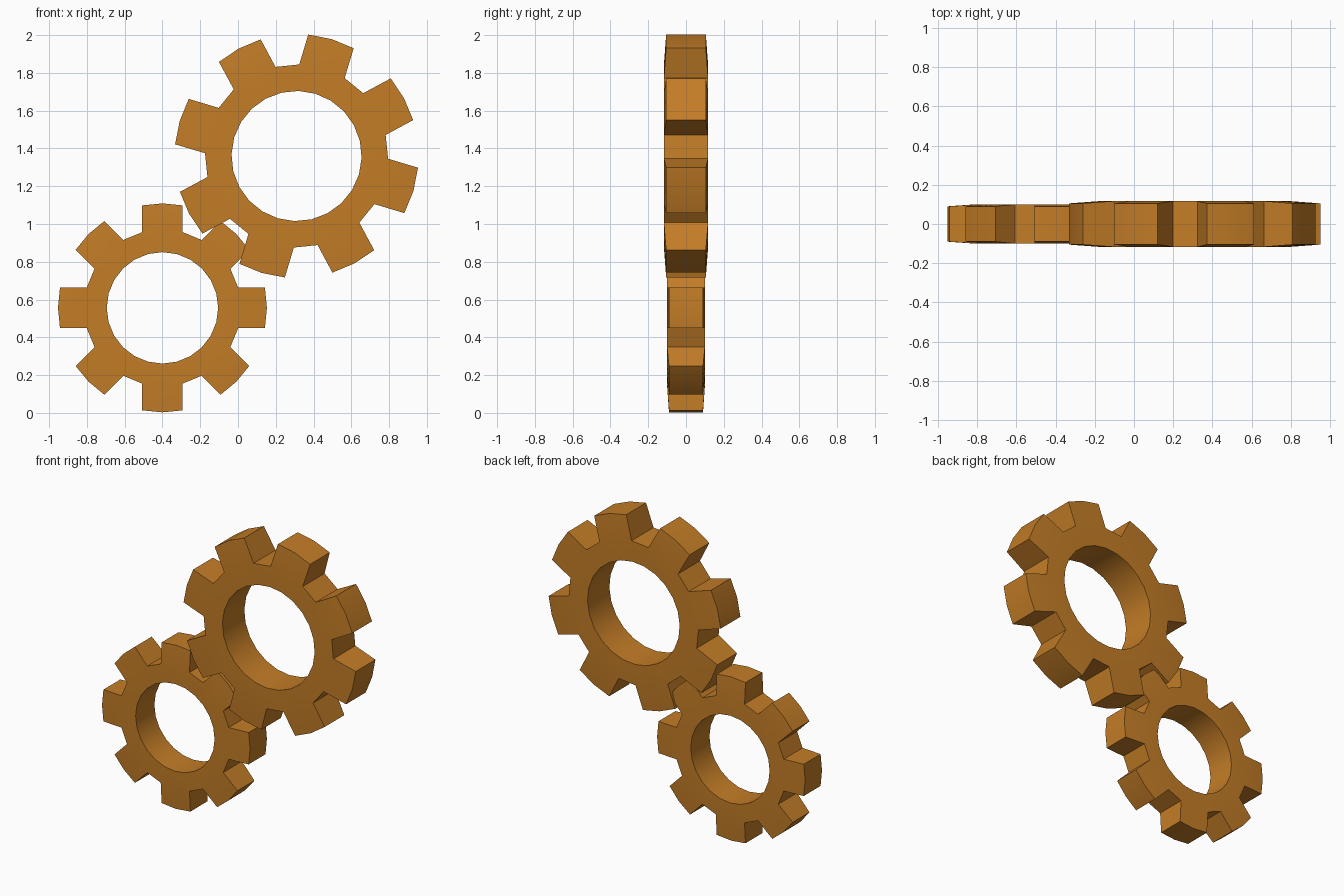
import bpy, bmesh
from math import sin, cos, radians

cube = bpy.data.objects.get("Cube")
if cube:
    bpy.data.objects.remove(cube, do_unlink=True)

# Single bronze material
bronze = bpy.data.materials.new("bronze")
bronze.use_nodes = True
colour = (0.55, 0.205, 0.02, 1)
bronze.diffuse_color = colour
bronze.node_tree.nodes["Principled BSDF"].inputs["Base Color"].default_value = colour

TEETH = 8
SIDES = TEETH * 3          # two sides carry a tooth, one is the gap
STEP = 360 / SIDES
HOLE, ROOT, TIP = 0.295, 0.415, 0.553
HALF_WIDTH = 0.10
TIP_ANGLE = 11.2           # half the angle covered by a tooth tip
TIP_TAPER = 0.9


def polar(radius, degrees, y):
    a = radians(degrees)
    return (radius * cos(a), y, radius * sin(a))


def make_gear(name, centre, turn, scale):
    bm = bmesh.new()

    # Ring body: four loops, hole and root on the front and back
    def loop(radius, y):
        return [bm.verts.new(polar(radius, turn + i * STEP, y)) for i in range(SIDES)]

    loops = [loop(HOLE, -HALF_WIDTH), loop(ROOT, -HALF_WIDTH),
             loop(ROOT, HALF_WIDTH), loop(HOLE, HALF_WIDTH)]
    rim = []
    for k in range(4):
        a, b = loops[k], loops[(k + 1) % 4]
        for i in range(SIDES):
            j = (i + 1) % SIDES
            face = bm.faces.new((a[i], a[j], b[j], b[i]))
            if k == 1:
                rim.append(face)

    # Teeth: extrude two rim faces either side of each tooth's centre line
    for t in range(TEETH):
        mid = t * 3
        pair = [rim[mid - 1], rim[mid]]
        result = bmesh.ops.extrude_face_region(bm, geom=pair)
        centre_angle = turn + mid * STEP
        for v in result["geom"]:
            if isinstance(v, bmesh.types.BMVert):
                a = radians(centre_angle)
                side = v.co.z * cos(a) - v.co.x * sin(a)
                sign = 0 if abs(side) < 0.01 else (1 if side > 0 else -1)
                v.co = polar(TIP, centre_angle + sign * TIP_ANGLE, v.co.y * TIP_TAPER)
        old = [f for f in pair if f.is_valid]
        if old:
            bmesh.ops.delete(bm, geom=old, context="FACES")

    bmesh.ops.scale(bm, vec=(scale,) * 3, verts=bm.verts)
    bmesh.ops.recalc_face_normals(bm, faces=bm.faces)
    mesh = bpy.data.meshes.new(name)
    bm.to_mesh(mesh)
    bm.free()
    mesh.materials.append(bronze)
    gear = bpy.data.objects.new(name, mesh)
    gear.location = (centre[0], 0, centre[1])
    bpy.context.collection.objects.link(gear)

    # Smooth hole and tooth tips, crisp edges elsewhere
    bpy.ops.object.select_all(action="DESELECT")
    gear.select_set(True)
    bpy.context.view_layer.objects.active = gear
    bpy.ops.object.shade_smooth_by_angle(angle=radians(30))
    return gear


make_gear("small_gear", (-0.40, 0.556), 0, 1)
make_gear("large_gear", (0.31, 1.36), 28.3, 1.168)
